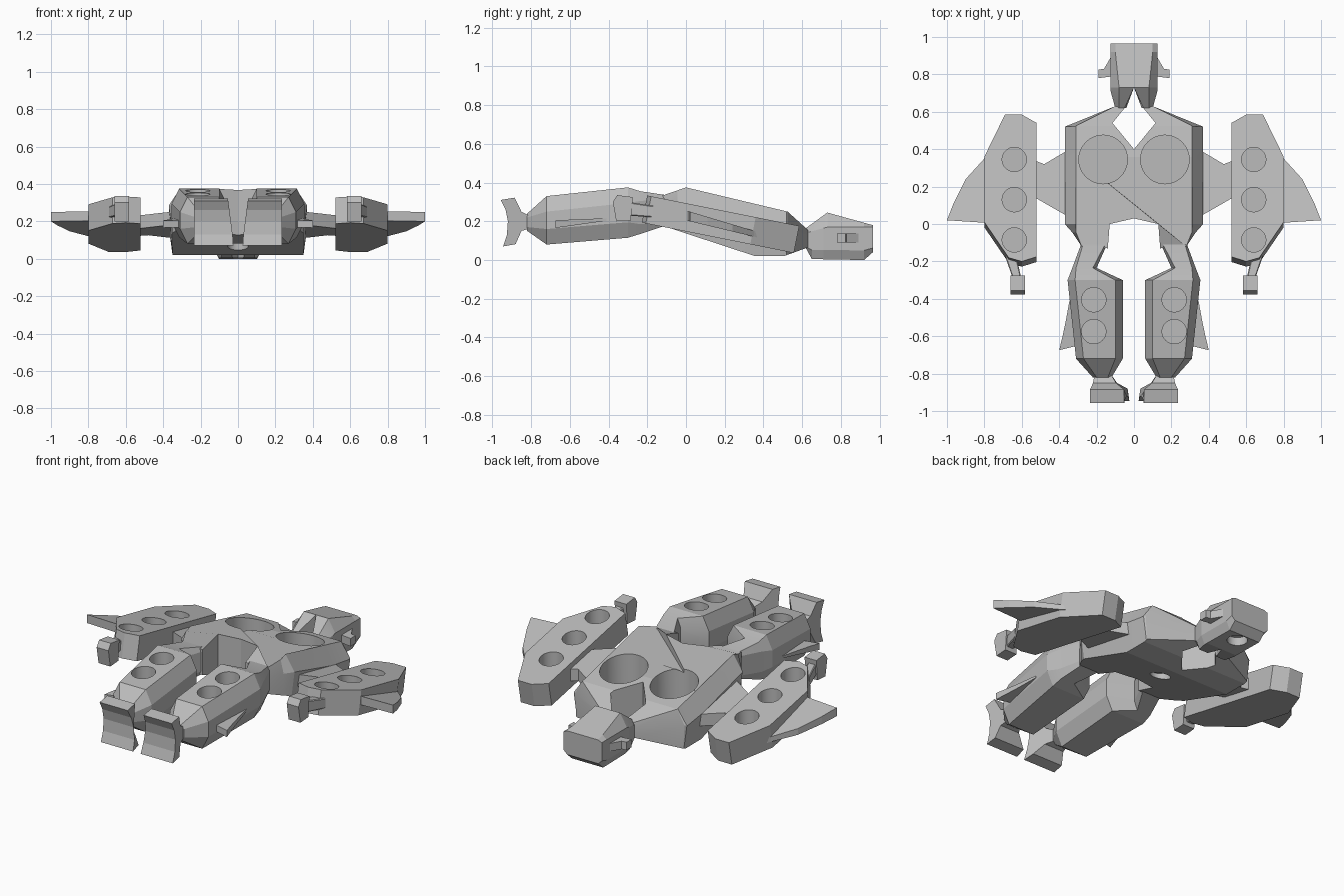
import bpy, bmesh, math
from mathutils import Vector, Matrix

if "Cube" in bpy.data.objects:
    bpy.data.objects.remove(bpy.data.objects["Cube"])

grey = bpy.data.materials.new("plain grey")
grey.diffuse_color = (0.5, 0.5, 0.5, 1)
grey.use_nodes = True
grey.node_tree.nodes["Principled BSDF"].inputs["Base Color"].default_value = grey.diffuse_color


def lerp(table, t):
    if t <= table[0][0]:
        return table[0][1]
    for (a, va), (b, vb) in zip(table, table[1:]):
        if t <= b:
            return va + (vb - va) * (t - a) / (b - a)
    return table[-1][1]


def finish(name, bm):
    bmesh.ops.recalc_face_normals(bm, faces=bm.faces[:])
    me = bpy.data.meshes.new(name)
    bm.to_mesh(me)
    bm.free()
    me.materials.append(grey)
    ob = bpy.data.objects.new(name, me)
    bpy.context.collection.objects.link(ob)
    return ob


def prism(name, pts, layers, cuts=()):
    """Stack a flat outline through layers; each layer maps (u, v) to a 3D point."""
    flat = bmesh.new()
    flat.faces.new([flat.verts.new((u, v, 0)) for u, v in pts])
    for c in cuts:
        bmesh.ops.bisect_plane(flat, geom=flat.verts[:] + flat.edges[:] + flat.faces[:],
                               dist=1e-5, plane_co=(0, c, 0), plane_no=(0, 1, 0))
    flat.verts.index_update()
    bm = bmesh.new()
    rim = {v.index for e in flat.edges if e.is_boundary for v in e.verts}
    rows = []
    for i, f in enumerate(layers):
        inner = 0 < i < len(layers) - 1
        rows.append({v.index: bm.verts.new(f(v.co.x, v.co.y)) for v in flat.verts
                     if not inner or v.index in rim})
    for row in (rows[0], rows[-1]):
        for f in flat.faces:
            bm.faces.new([row[v.index] for v in f.verts])
    for lo, hi in zip(rows, rows[1:]):
        for e in flat.edges:
            if e.is_boundary:
                a, b = (v.index for v in e.verts)
                bm.faces.new((lo[a], lo[b], hi[b], hi[a]))
    flat.free()
    return finish(name, bm)


def loft(name, s, rings):
    """Chamfered box sections along y: (y, x0, x1, z0, z1, chamfer x, chamfer z)."""
    bm = bmesh.new()
    rows = []
    for y, x0, x1, z0, z1, cx, cz in rings:
        sec = [(x0 + cx, z0), (x1 - cx, z0), (x1, z0 + cz), (x1, z1 - cz),
               (x1 - cx, z1), (x0 + cx, z1), (x0, z1 - cz), (x0, z0 + cz)]
        rows.append([bm.verts.new((s * x, y, z)) for x, z in sec])
    for a, b in zip(rows, rows[1:]):
        for i in range(8):
            j = (i + 1) % 8
            bm.faces.new((a[i], a[j], b[j], b[i]))
    bm.faces.new(rows[0])
    bm.faces.new(rows[-1])
    return finish(name, bm)


def drill(ob, holes):
    """Cut round recesses: (x, y, radius, z low, z high)."""
    bm = bmesh.new()
    for x, y, r, z0, z1 in holes:
        bmesh.ops.create_cone(bm, cap_ends=True, segments=40, radius1=r, radius2=r, depth=z1 - z0,
                              matrix=Matrix.Translation((x, y, (z0 + z1) / 2)))
    cutter = finish("hole_cutter", bm)
    mod = ob.modifiers.new("holes", 'BOOLEAN')
    mod.operation, mod.solver, mod.object = 'DIFFERENCE', 'EXACT', cutter
    me = bpy.data.meshes.new_from_object(ob.evaluated_get(bpy.context.evaluated_depsgraph_get()))
    ob.modifiers.clear()
    ob.data = me
    bpy.data.objects.remove(cutter)
    bpy.context.view_layer.objects.active = ob
    bpy.ops.object.select_all(action='DESELECT')
    ob.select_set(True)
    bpy.ops.object.shade_smooth_by_angle(angle=math.radians(12))


def both(half):
    return half + [(-x, y) for x, y in reversed(half) if x > 0]


def clamp(x, m):
    return max(-m, min(m, x))


# torso with neck notch and hips
top = [(-.13, .33), (0, .375), (.525, .25), (.63, .155)]
bot = [(-.13, .18), (.357, .02), (.505, .02), (.63, .065)]
torso = prism("torso", both([(0, .03), (.13, 0), (.14, -.13), (.28, -.12), (.33, -.045), (.37, 0),
                             (.37, .52), (.10, .63), (.05, .62), (.115, .54), (0, .40)]),
              [lambda x, y: (clamp(x, .35), y, lerp(bot, y)),
               lambda x, y: (x, y, .62 * lerp(top, y) + .38 * lerp(bot, y)),
               lambda x, y: (clamp(x, .31), y, lerp(top, y))],
              cuts=(0, .357, .505, .525))
drill(torso, [(.165, .345, .13, .13, .5), (-.165, .345, .13, .13, .5), (0, .22, .055, -.1, .11)])

# head with two neck prongs
htop = [(.62, .165), (.73, .245), (.965, .18)]
hbot = [(.62, .06), (.65, .005), (.92, 0), (.965, .04)]
head = prism("head", both([(0, .73), (.05, .62), (.10, .62), (.125, .71), (.125, .965)]),
             [lambda x, y: (x * .82, y, lerp(hbot, y)),
              lambda x, y: (x, y, .05 + .3 * lerp(hbot, y)),
              lambda x, y: (x, y, lerp([(.62, .14), (.73, .17)], y)),
              lambda x, y: (clamp(x, .08 + .02 * (y > .9)), y, lerp(htop, y))],
             cuts=(.65, .73, .92))
drill(head, [(0, .86, .055, -.1, .05)])

for s, side in ((1, "right"), (-1, "left")):
    def slab(name, pts, lo, hi):
        return prism(side + "_" + name, pts, [lambda x, y: (s * x, y, lo(y)),
                                              lambda x, y: (s * x, y, hi(y))])

    # ear
    slab("ear", [(.11, .89), (.125, .89), (.16, .83), (.19, .825), (.19, .78), (.11, .79)],
         lambda y: .09, lambda y: .137)

    # shoulder link
    slab("shoulder", [(.30, .41), (.37, .385), (.48, .32), (.56, .35), (.56, .16), (.47, .107),
                      (.37, .05), (.30, .02)],
         lambda y: .18 - .2 * (y - .05), lambda y: .25 - .2 * (y - .05))

    # tilted forearm slab with three recesses
    tilt = lambda y: .335 - .2 * (y + .21)
    arm = prism(side + "_forearm",
                [(.52, .54), (.60, .585), (.69, .585), (.80, .36), (.80, .01), (.67, -.18),
                 (.60, -.20), (.52, -.175)],
                [lambda x, y: (s * x, y - .028, tilt(y) - .14),
                 lambda x, y: (s * x, y, tilt(y))])
    drill(arm, [(s * .64, y, .065, tilt(y) - .1, .6) for y in (.345, .13, -.085)])

    # wing
    slab("wing", [(.77, .39), (.80, .35), (.90, .24), (.965, .11), (1, .02), (.77, .005)],
         lambda y: .2 - .24 * (y - .02), lambda y: .25 - .3 * (y - .02))

    # wrist and hand
    loft(side + "_wrist", s, [(-.17, .63, .69, .22, .28, .005, .005),
                              (-.30, .60, .645, .23, .30, .005, .005)])
    prism(side + "_hand", [(-.36, .2), (-.285, .205), (-.275, .325), (-.355, .335), (-.378, .30)],
          [lambda u, v: (s * .583, u, v), lambda u, v: (s * .66, u, v)])

    # leg with two recesses
    leg = loft(side + "_leg", s, [
        (-.82, .12, .22, .15, .24, .02, .02),
        (-.72, .06, .31, .08, .33, .04, .08),
        (-.30, .06, .355, .115, .375, .04, .08),
        (-.235, .20, .33, .135, .355, .02, .05),
        (-.10, .14, .28, .18, .335, .01, .02)])
    drill(leg, [(s * .215, y, .065, .22, .6) for y in (-.405, -.575)])

    # shin fin
    slab("shin_fin", [(.30, -.40), (.345, -.41), (.365, -.52), (.382, -.60), (.40, -.675),
                      (.30, -.65)],
         lambda y: .165 + .14 * (y + .68), lambda y: .205 + .04 * (y + .68))

    # flared foot with hollow sole
    wide = [(-.885, 1), (-.83, 0)]
    prism(side + "_foot", [(-.957, .31), (-.885, .322), (-.85, .25), (-.80, .225), (-.80, .165),
                           (-.85, .15), (-.88, .082), (-.945, .07), (-.925, .13), (-.92, .2),
                           (-.932, .26)],
          [lambda u, v: (s * (.125 - (.10 - .13 * max(0, v - .1)) * lerp(wide, u)), u, v),
           lambda u, v: (s * (.21 + .025 * lerp(wide, u)), u, v)])
